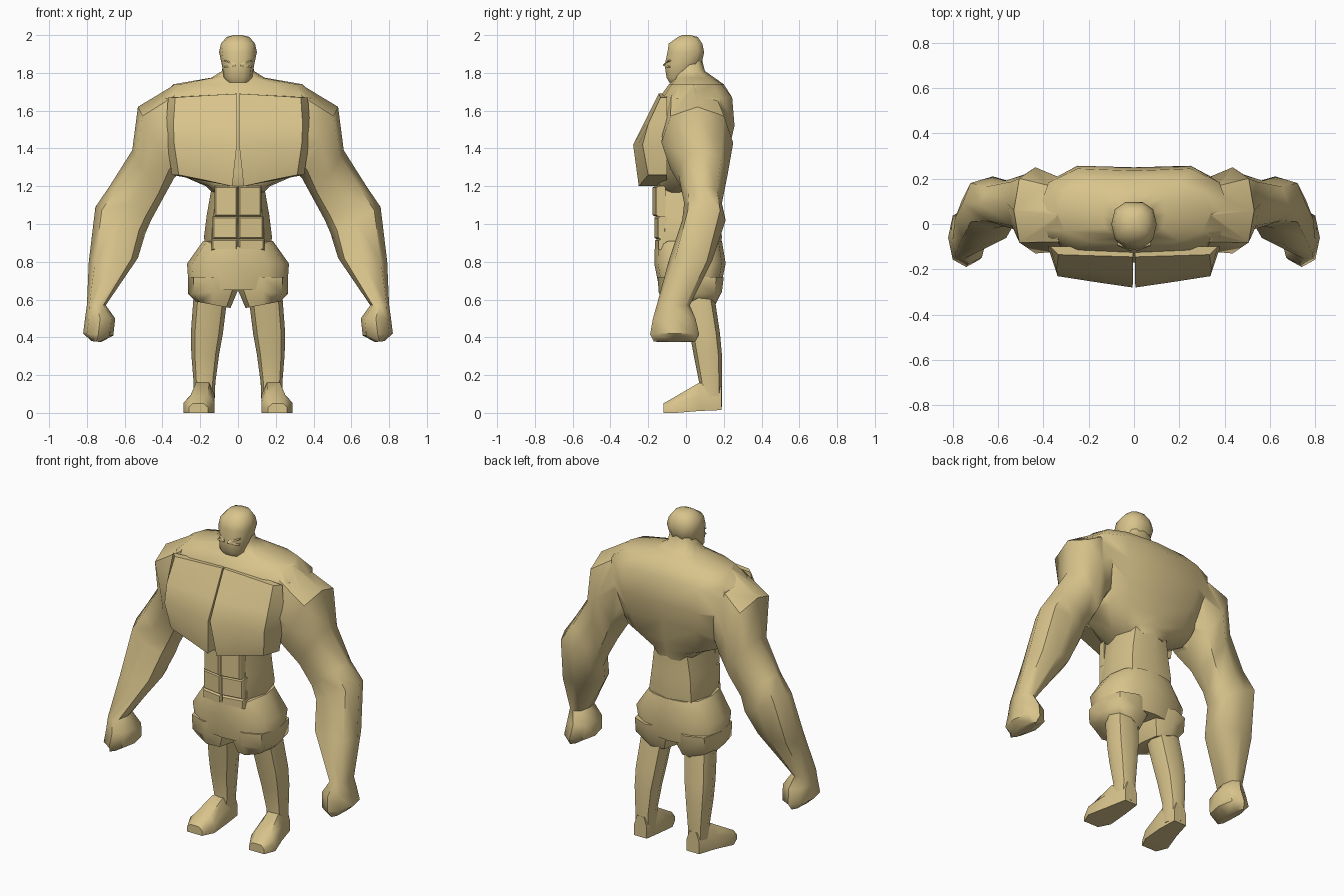
import bpy, bmesh, math
from mathutils import Vector

skin = bpy.data.materials.new("tan clay")
skin.diffuse_color = (0.69, 0.55, 0.26, 1)


def ring(a, b, y0, y1, n=8, p=0.85):
    """Superellipse section from front-view points a to b (x, z), depth y0..y1."""
    a, b = Vector((a[0], 0, a[1])), Vector((b[0], 0, b[1]))
    mid, half = (a + b) / 2, (b - a) / 2
    pts = []
    for i in range(n):
        t = 2 * math.pi * i / n
        c, s = round(math.cos(t), 6), round(math.sin(t), 6)
        c, s = math.copysign(abs(c) ** p, c), math.copysign(abs(s) ** p, s)
        pts.append(mid + half * c + Vector((0, (y0 + y1) / 2 + s * (y1 - y0) / 2, 0)))
    return pts


def level(z, w, y0, y1, n=8, p=0.85):
    return ring((-w, z), (w, z), y0, y1, n, p)


def loft(name, shells, mirror=False, angle=50):
    """Skin each list of rings into a closed shell, optionally mirrored in x."""
    bm = bmesh.new()
    for rings in shells:
        for sx in ((1, -1) if mirror else (1,)):
            rows = [[bm.verts.new((v[0] * sx, v[1], v[2])) for v in r] for r in rings]
            n = len(rows[0])
            for r, q in zip(rows, rows[1:]):
                for i in range(n):
                    j = (i + 1) % n
                    bm.faces.new((r[i], r[j], q[j], q[i]))
            bm.faces.new(rows[0])
            bm.faces.new(rows[-1])
    bmesh.ops.recalc_face_normals(bm, faces=bm.faces)
    me = bpy.data.meshes.new(name)
    bm.to_mesh(me)
    bm.free()
    ob = bpy.data.objects.new(name, me)
    bpy.context.collection.objects.link(ob)
    me.materials.append(skin)
    smooth(ob, angle)
    return ob


def smooth(ob, angle):
    bpy.ops.object.select_all(action='DESELECT')
    ob.select_set(True)
    bpy.context.view_layer.objects.active = ob
    bpy.ops.object.shade_smooth_by_angle(angle=math.radians(angle))


# broad upper body with trapezius and neck
trunk = [level(*r, 12, 0.75) for r in (
    (1.15, 0.12, -0.13, 0.18), (1.20, 0.17, -0.16, 0.19), (1.27, 0.33, -0.16, 0.21),
    (1.40, 0.38, -0.17, 0.25), (1.52, 0.42, -0.17, 0.28), (1.67, 0.42, -0.14, 0.265),
    (1.74, 0.34, -0.09, 0.20), (1.775, 0.14, -0.06, 0.15), (1.81, 0.085, -0.055, 0.10),
    (1.87, 0.075, -0.05, 0.085))]
for r in trunk[3:6]:
    r[3].y -= 0.03  # spine hollow
torso = loft("upper_body", [trunk])

# arms with elbows, forearms and fists
arm = [ring(*r) for r in (
    ((0.29, 1.30), (0.34, 1.735), -0.12, 0.20), ((0.34, 1.24), (0.53, 1.62), -0.13, 0.25),
    ((0.40, 1.13), (0.56, 1.39), -0.04, 0.22), ((0.46, 1.02), (0.68, 1.20), -0.01, 0.19),
    ((0.49, 0.95), (0.755, 1.09), -0.02, 0.21), ((0.53, 0.82), (0.79, 0.80), -0.09, 0.14),
    ((0.70, 0.57), (0.80, 0.57), -0.155, 0.02), ((0.65, 0.50), (0.81, 0.50), -0.175, 0.05),
    ((0.66, 0.41), (0.82, 0.42), -0.19, 0.07), ((0.725, 0.375), (0.775, 0.38), -0.17, 0.05))]
arms = loft("arms", [arm], True)
mod = torso.modifiers.new("join arms", 'BOOLEAN')
mod.operation, mod.solver, mod.object = 'UNION', 'EXACT', arms
bpy.context.view_layer.objects.active = torso
bpy.ops.object.modifier_apply(modifier=mod.name)
bpy.data.objects.remove(arms)
smooth(torso, 50)


# chest plates: rows of inner / middle / outer front points
def chest_row(zi, zo, yi, yo, w, gap):
    zm = (zi + zo) / 2
    return [(gap, -0.10, zi), (gap, yi, zi), (w * 0.5, (yi + yo) / 2, zm),
            (w * 0.95, yo, zo), (w + 0.02, -0.10, zo)]


loft("chest_muscles", [[chest_row(*r) for r in (
    (1.20, 1.26, -0.25, -0.20, 0.33, 0.03), (1.42, 1.42, -0.28, -0.23, 0.355, 0.006),
    (1.53, 1.53, -0.225, -0.20, 0.36, 0.004), (1.69, 1.67, -0.145, -0.135, 0.35, 0.004))]],
    True, 40)

# waist
loft("waist", [[level(*r, 8, 0.7) for r in (
    (0.85, 0.17, -0.15, 0.18), (0.93, 0.18, -0.15, 0.19), (1.05, 0.165, -0.145, 0.18),
    (1.22, 0.135, -0.15, 0.185))]])


# stomach muscle blocks
def block(z0, z1, w, y):
    def face(d, yy):
        return [(0.002 + d, yy, z0 + d), (w - d, yy + 0.02, z0 + d),
                (w - d, yy + 0.02, z1 - d), (0.002 + d, yy, z1 - d)]
    return [face(0, y + 0.05), face(0, y + 0.012), face(0.008, y)]


loft("stomach_muscles", [block(1.04, 1.20, 0.125, -0.178), block(0.92, 1.04, 0.135, -0.168),
                         block(0.86, 0.92, 0.14, -0.165)], True, 40)

# shorts: hips, and the two leg openings
hips = [level(*r, 12, 0.75) for r in (
    (0.91, 0.185, -0.165, 0.19), (0.79, 0.27, -0.168, 0.21), (0.65, 0.26, -0.14, 0.18))]
for i in (8, 9, 10):
    hips[0][i].z -= 0.03
loft("shorts_hips", [hips])
loft("shorts_legs", [[ring(*r, 8, 0.75) for r in (
    ((0.0, 0.72), (0.265, 0.72), -0.15, 0.20), ((0.0, 0.65), (0.264, 0.63), -0.145, 0.19),
    ((0.04, 0.555), (0.225, 0.59), -0.12, 0.155))]], True)

# legs
loft("legs", [[ring(*r) for r in (
    ((0.055, 0.62), (0.235, 0.62), -0.02, 0.15), ((0.08, 0.42), (0.25, 0.42), 0.02, 0.18),
    ((0.10, 0.31), (0.247, 0.31), 0.04, 0.19), ((0.12, 0.16), (0.235, 0.16), 0.07, 0.19),
    ((0.125, 0.03), (0.235, 0.03), 0.06, 0.19))]], True)


# feet, sections running heel to toe
def foot_row(y, x0, x1, h, z=0.0):
    d = (x1 - x0) * 0.22
    return [(x0, y, z), (x1, y, z), (x1, y, h * 0.6), (x1 - d, y, h), (x0 + d, y, h),
            (x0, y, h * 0.6)]


loft("feet", [[foot_row(*r) for r in (
    (0.187, 0.135, 0.22, 0.14, 0.015), (0.07, 0.125, 0.25, 0.16, 0.01),
    (-0.05, 0.125, 0.288, 0.09), (-0.12, 0.16, 0.26, 0.05))]], True, 45)

# head
loft("head", [[level(*r, 10, 0.8) for r in (
    (1.75, 0.055, -0.09, -0.03), (1.775, 0.075, -0.105, 0.0), (1.84, 0.085, -0.117, 0.085),
    (1.91, 0.10, -0.102, 0.10), (1.955, 0.09, -0.095, 0.09), (1.99, 0.06, -0.045, 0.065),
    (2.0, 0.02, -0.02, 0.025))]])

# brow and eyelid ridges
ridges = []
for zi, zo in ((1.843, 1.862), (1.838, 1.828)):
    ridges.append([[(x, y, z), (x, y - 0.025, z), (x, y - 0.02, z + 0.007), (x, y, z + 0.007)]
                   for x, y, z in ((0.012, -0.096, zi), (0.072, -0.072, zo))])
loft("brow_ridges", ridges, True, 40)
